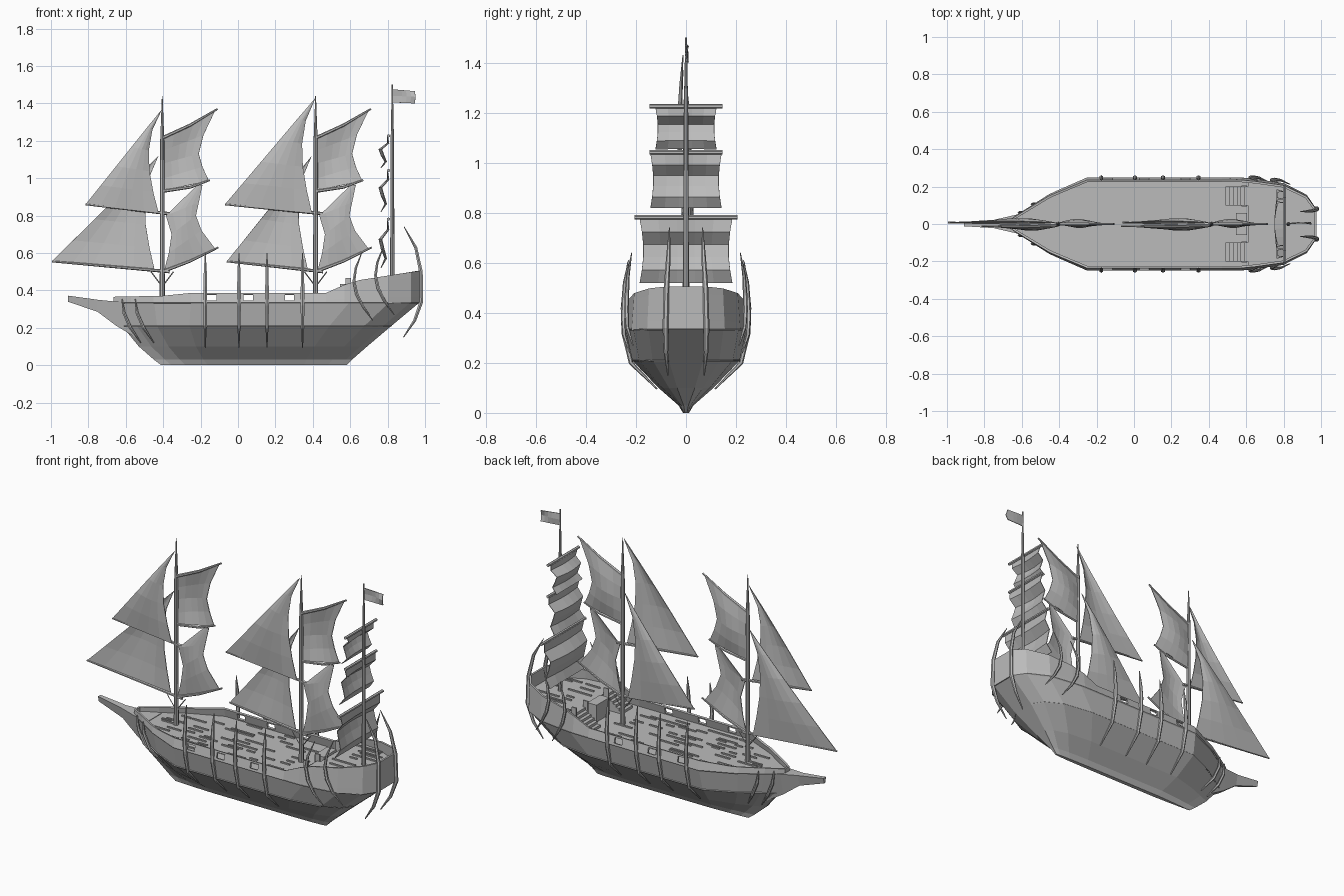
import bpy, bmesh, math, random
from mathutils import Vector

random.seed(4)
cube = bpy.data.objects.get("Cube")
if cube:
    bpy.data.objects.remove(cube, do_unlink=True)

grey = bpy.data.materials.new("weathered_grey")
grey.use_nodes = True
grey.diffuse_color = (0.5, 0.5, 0.5, 1)
grey.node_tree.nodes["Principled BSDF"].inputs["Base Color"].default_value = grey.diffuse_color


def finish(name, bm):
    bmesh.ops.remove_doubles(bm, verts=bm.verts, dist=0.0004)
    bmesh.ops.recalc_face_normals(bm, faces=bm.faces)
    mesh = bpy.data.meshes.new(name)
    bm.to_mesh(mesh)
    bm.free()
    mesh.materials.append(grey)
    obj = bpy.data.objects.new(name, mesh)
    bpy.context.collection.objects.link(obj)
    return obj


def thicken(obj, amount, offset=0):
    mod = obj.modifiers.new("thickness", "SOLIDIFY")
    mod.thickness, mod.offset = amount, offset


def loft(name, rings, cap=True):
    bm = bmesh.new()
    rows = [[bm.verts.new(p) for p in ring] for ring in rings]
    n = len(rows[0])
    for a, b in zip(rows, rows[1:]):
        for i in range(n):
            j = (i + 1) % n
            bm.faces.new((a[i], a[j], b[j], b[i]))
    if cap:
        bm.faces.new(rows[0])
        bm.faces.new(rows[-1])
    return finish(name, bm)


def tube(name, points, radii, sides=6):
    """Tapered tube through 3D points."""
    pts = [Vector(p) for p in points]
    rings = []
    for i, p in enumerate(pts):
        d = (pts[min(i + 1, len(pts) - 1)] - pts[max(i - 1, 0)]).normalized()
        ref = Vector((1, 0, 0)) if abs(d.x) < 0.8 else Vector((0, 1, 0))
        u = d.cross(ref).normalized()
        v = d.cross(u)
        rings.append([p + radii[i] * (u * math.cos(k * math.tau / sides) + v * math.sin(k * math.tau / sides))
                      for k in range(sides)])
    return loft(name, rings)


def box(bm, centre, size):
    for v in bmesh.ops.create_cube(bm, size=1)["verts"]:
        v.co = Vector([c + a * s for c, a, s in zip(centre, v.co, size)])


def sail(name, left, right, bulge, cols=5):
    """Sheet between two edges, bellied along the bulge vector."""
    bm = bmesh.new()
    rows = []
    for i, (a, b) in enumerate(zip(left, right)):
        a, b, v = Vector(a), Vector(b), i / (len(left) - 1)
        rows.append([bm.verts.new(a.lerp(b, k / cols) + Vector(bulge) * math.sin(math.pi * v)
                     * (0.3 + 0.7 * math.sin(math.pi * k / cols))) for k in range(cols + 1)])
    for a, b in zip(rows, rows[1:]):
        for k in range(cols):
            bm.faces.new((a[k], a[k + 1], b[k + 1], b[k]))
    thicken(finish(name, bm), 0.004)


# Plan outline of the hull: length fraction and width fraction
OUTLINE = [(0, .08), (.055, .32), (.13, .64), (.25, 1), (.5, 1), (.77, 1), (.9, .87), (.97, .62), (1, .32)]


def half(x):
    t = min(max((x + .66) / 1.63, 0), 1)
    for (a, p), (b, q) in zip(OUTLINE, OUTLINE[1:]):
        if t <= b:
            return .242 * (p + (q - p) * (t - a) / (b - a))


def loop(side):
    return side + [(x, -y, z) for x, y, z in reversed(side)]


# Hull: levels of height, bow, stern, half width
LEVELS = [(0, -.41, .58, .012), (.03, -.45, .61, .03), (.1, -.53, .69, .11),
          (.21, -.62, .82, .215), (.335, -.66, .97, .242)]
loft("hull", [loop([(b + t * (s - b), w * f, z) for t, f in OUTLINE]) for z, b, s, w in LEVELS])

# Beak under the bow
BEAK = [(-.91, .34, .372, .012), (-.75, .285, .35, .022), (-.65, .21, .34, .045), (-.55, .15, .338, .07)]
loft("bow_beak", [[(x, -w, t), (x, w, t), (x, w * .4, b), (x, -w * .4, b)] for x, b, t, w in BEAK])

# Bulwark with square gun ports
PORTS = [-.14, .055, .275]
xs = sorted([-.66, -.57, -.45, -.4, -.25, .17, .4, .47, .57, .65, .8, .92, .97]
            + [p + d for p in PORTS for d in (-.025, .025)])


def rail_height(x):
    steps = [(-.7, .365), (-.4, .37), (-.38, .385), (.47, .385), (.57, .43), (.65, .455), (1, .51)]
    for (a, p), (b, q) in zip(steps, steps[1:]):
        if x <= b:
            return p + (q - p) * (x - a) / (b - a)


bm = bmesh.new()
rows = []
for f in (0, .2, .82, 1):
    side = [(x, half(x) * (1 - .05 * f), .335 + (rail_height(x) - .335) * f) for x in xs]
    rows.append([bm.verts.new(p) for p in loop(side)])
for r in range(3):
    n = len(rows[r])
    for i in range(n):
        j = (i + 1) % n
        a, b = rows[r][i].co, rows[r][j].co
        mid = (a.x + b.x) / 2
        if r == 1 and any(abs(mid - p) < .01 for p in PORTS):
            continue
        bm.faces.new((rows[r][i], rows[r][j], rows[r + 1][j], rows[r + 1][i]))
thicken(finish("bulwark", bm), .012)

# Wale strakes along the sides
for s in (-1, 1):
    tube("wale_strake", [(x, s * (half(x) + .002), .335) for x in xs], [.005] * len(xs), 4)
    tube("lower_strake", [(-.62 + t * 1.44, s * .215 * f, .21) for t, f in OUTLINE], [.004] * len(OUTLINE), 4)

# Raised stern deck
stern = [x for x in xs if x > .6]
loft("stern_deck", [loop([(x, half(x) * .96, z) for x in [.61] + stern]) for z in (.335, .425)])

# Deck planks
bm = bmesh.new()
for i in range(110):
    x, length = random.uniform(-.5, .9), random.uniform(.04, .13)
    y = round(random.uniform(-.21, .21) / .018) * .018
    clear = min(half(x - length / 2), half(x + length / 2)) - .02
    if abs(y) < clear and not .46 - length / 2 < x < .63 + length / 2:
        box(bm, (x, y, .428 if x > .6 else .338), (length, .009, .008))
finish("deck_planks", bm)

# Stairs on both sides and a chest
bm = bmesh.new()
for s in (-1, 1):
    for i in range(6):
        h = .015 * (i + 1)
        box(bm, (.5 + .02 * i, s * .15, .335 + h / 2), (.02, .1, h))
    for y in (.097, .203):
        box(bm, (.59, s * y, .4), (.03, .008, .13))
finish("stairs", bm)
bm = bmesh.new()
box(bm, (.575, 0, .385), (.06, .12, .1))
finish("chest", bm)

# Masts, sails and booms of the two front masts
for name, m, dx, top in (("fore", -.405, 0, 1.37), ("main", .415, 0, 1.43)):
    lower, upper = (-.59, -.41) if name == "fore" else (-.475, -.485)
    tube(name + "_mast", [(m, 0, .3), (m, 0, 1.2), (m, 0, 1.44)], [.014, .011, .002], 8)
    # triangular sails set forward
    for part, tack, clew_z, apex, y in (("upper", (m + upper, .86), .815, (m, top), -.012),
                                        ("lower", (m + lower, .555), .505, (m - .02, 1.12), .008)):
        left, right = [], []
        for i in range(6):
            v = i / 5
            left.append((apex[0] + (tack[0] - apex[0]) * v, y, apex[1] + (tack[1] - apex[1]) * v))
            right.append((apex[0] - .065 * math.sin(math.pi * v ** .8) - .02 * v, y,
                          apex[1] + (clew_z - apex[1]) * v))
        sail(f"{name}_{part}_jib", left, right, (0, .022 if y > 0 else -.022, 0))
        tube(f"{name}_{part}_boom", [(tack[0], y, tack[1]), (m + .04, 0, clew_z - .005)], [.005, .009])
    # four sided sails set aft
    sail(name + "_upper_gaff_sail",
         [(m + .01, 0, z) for z in (1.215, 1.15, 1.08, 1.0, .935)],
         [(m + a, 0, z) for a, z in ((.28, 1.355), (.22, 1.23), (.195, 1.13), (.215, 1.06), (.25, .985))], (0, .025, 0))
    sail(name + "_lower_gaff_sail",
         [(m + a, 0, z) for a, z in ((.185, .96), (.02, .8), (.05, .7), (.035, .6), (.01, .505))],
         [(m + a, 0, z) for a, z in ((.215, .965), (.195, .87), (.18, .8), (.21, .72), (.285, .62))], (0, -.02, 0))
    for part, a, b in (("gaff", (0, 1.215), (.295, 1.37)), ("middle_spar", (0, .93), (.255, .99)),
                       ("lower_spar", (0, .5), (.3, .63))):
        tube(f"{name}_{part}", [(m + a[0], 0, a[1]), (m + .15, 0, (a[1] + b[1]) / 2 - .008), (m + b[0], 0, b[1])],
             [.009, .008, .005])
    for s in (-1, 1):
        tube(name + "_stay", [(m + s * .06, 0, .5), (m, 0, .42)], [.003, .003], 4)

# Rear mast with square sails and a flag
tube("rear_mast", [(.825, 0, .42), (.825, 0, 1.2), (.825, 0, 1.5)], [.012, .009, .003], 8)
for top, bottom, yard, w in ((1.22, 1.055, .145, .122), (1.035, .82, .145, .142), (.775, .52, .205, .185)):
    zs = [top + (bottom - top) * i / 5 for i in range(6)]
    edges = [[(.8 + .018 * math.sin(i * 2.1) - .02 * (i / 5), s * w * (1 - .08 * math.sin(math.pi * i / 5)), z)
              for i, z in enumerate(zs)] for s in (-1, 1)]
    sail("rear_square_sail", edges[0], edges[1], (-.025, 0, 0))
    tube("rear_yard", [(.805, -yard, top + .006), (.805, yard, top + .006)], [.009, .009])
sail("flag", [(.828, 0, 1.475), (.828, 0, 1.44), (.828, 0, 1.405)],
     [(.945, .01, 1.465), (.95, -.005, 1.435), (.945, .01, 1.4)], (0, .01, 0))

# Claw shaped ribs around the hull
TAPER = [.003, .009, .012, .011, .009, .002]
for s in (-1, 1):
    for x in (-.18, 0, .15, .34):
        tube("side_rib", [(x + .005, s * y, z) for y, z in
                          ((.115, .095), (.22, .2), (.246, .32), (.25, .42), (.243, .51), (.233, .6))], TAPER)
    tube("stern_claw", [(x, s * y, z) for x, y, z in
                        ((.885, .072, .15), (.945, .08, .24), (.98, .082, .34), (.978, .078, .5),
                         (.95, .07, .63), (.888, .066, .74))], TAPER)
    for x, y, z in ((.62, .245, 0), (.735, .232, .03)):
        tube("quarter_claw", [(x + a, s * (y + b), z + c) for a, b, c in
                              ((.1, -.02, .24), (.05, .002, .31), (.015, .006, .38), (0, .004, .45),
                               (.01, 0, .52), (.045, -.015, .61))], [r * .8 for r in TAPER])
    for d in (0, .07):
        tube("bow_rib", [(-.62 + d, s * (half(-.62 + d) + .015), .355), (-.61 + d, s * (half(-.61 + d) + .01), .28),
                         (-.575 + d, s * (half(-.61 + d) + .005), .2), (-.52 + d, s * (.03 + d * .4), .12)],
             [.003, .009, .009, .003])
